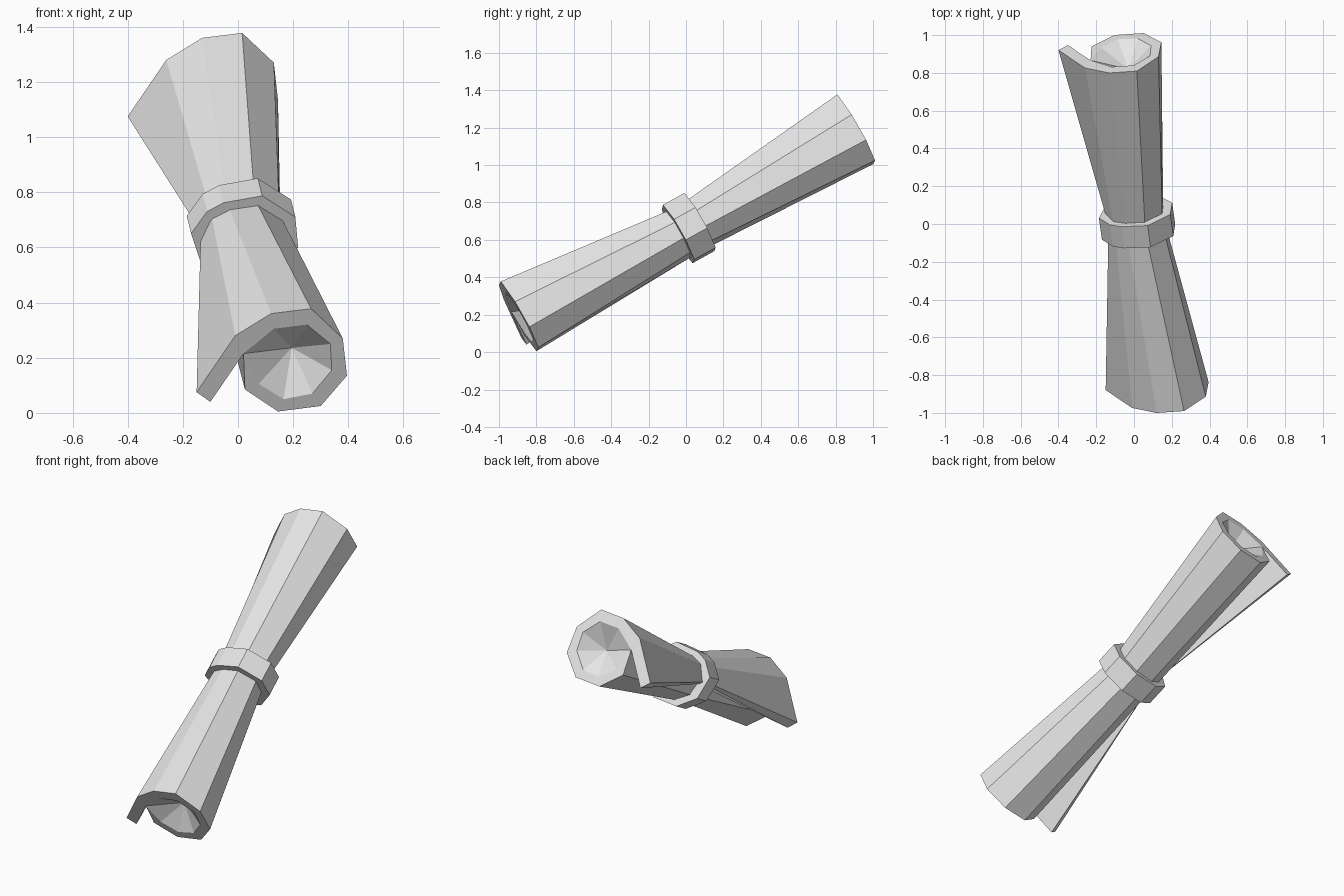
import bpy
from mathutils import Vector

if "Cube" in bpy.data.objects:
    bpy.data.objects.remove(bpy.data.objects["Cube"])

paper = bpy.data.materials.new("pale_grey")
paper.diffuse_color = (0.8, 0.8, 0.8, 1)
paper.use_nodes = True
paper.node_tree.nodes["Principled BSDF"].inputs["Base Color"].default_value = paper.diffuse_color

SPAN = Vector((-0.25, 1.80, 1.0))      # from one rolled end to the other
AXIS = SPAN.normalized()
FRONT = Vector((0, -0.817, 0))         # point on the plane of the front end
MIDDLE = Vector((0.01, 0.009, 0.667))  # centre of the waist


def on_plane(x, z, origin):
    """Place an (x, z) point on the slanted plane through origin."""
    d = Vector((x, 0, z)) - origin
    y = origin.y - (AXIS.x * d.x + AXIS.z * d.z) / AXIS.y
    return Vector((x, y, z))


def section(points, origin, offset=(0, 0)):
    return [on_plane(x + offset[0], z + offset[1], origin) for x, z in points]


def make(name, verts, faces):
    mesh = bpy.data.meshes.new(name)
    mesh.from_pydata([tuple(v) for v in verts], [], faces)
    mesh.materials.append(paper)
    mesh.validate()
    obj = bpy.data.objects.new(name, mesh)
    bpy.context.collection.objects.link(obj)
    bpy.context.view_layer.objects.active = obj
    obj.select_set(True)
    bpy.ops.object.mode_set(mode='EDIT')
    bpy.ops.mesh.select_all(action='SELECT')
    bpy.ops.mesh.normals_make_consistent(inside=False)
    bpy.ops.object.mode_set(mode='OBJECT')
    obj.select_set(False)
    return obj


# Sheet outline at an end: flap tip, around the roll, back under the flap
outer = [(-.15, .075), (-.01, .28), (.12, .36), (.265, .378), (.38, .27),
         (.395, .135), (.30, .025), (.145, .005), (.025, .085),
         (.02, .215), (-.10, .04)]
# Inner edge of the rim
inner = [(.13, .305), (.25, .32), (.335, .25), (.34, .155),
         (.27, .07), (.165, .05), (.075, .105)]
# Same outline gathered at the waist, relative to its centre
waist = [(-.145, -.01), (-.11, .065), (-.05, .095), (.05, .11), (.14, .055),
         (.145, -.025), (.085, -.10), (-.02, -.128), (-.10, -.09),
         (-.125, -.035), (-.132, -.02)]

front = section(outer, FRONT)
mid = section(waist, MIDDLE, (MIDDLE.x, MIDDLE.z))
rim = section(inner, FRONT)
n, m = len(outer), len(inner)
apex = on_plane(.207, .188, FRONT)

verts = front + mid + [p + SPAN for p in front]
faces = []
for a in (0, n):                       # side walls of both halves
    for i in range(n):
        j = (i + 1) % n
        faces.append((a + i, a + j, a + n + j, a + n + i))

# Rim and shallow funnel at each end
for base, shift, depth in ((0, Vector(), 0.1), (2 * n, SPAN, -0.1)):
    r = len(verts)
    verts += [p + shift for p in rim] + [apex + shift + AXIS * depth]
    tip = r + m
    hole = [base + 9] + list(range(r, r + m))
    faces.append((base, base + 1, base + 9, base + 10))
    for i in range(m):
        faces.append((base + 1 + i, base + 2 + i, hole[i + 1], hole[i]))
    faces.append((base + 8, base + 9, hole[-1]))
    for i in range(m + 1):
        faces.append((hole[i], hole[(i + 1) % (m + 1)], tip))
make("rolled_sheet", verts, faces)

# Band tied around the waist
band = [(-.188, .015), (-.13, .095), (-.07, .127), (.07, .152), (.19, .075),
        (.2, -.035), (.11, -.14), (-.04, -.16), (-.15, -.10)]
loop = section(band, MIDDLE, (MIDDLE.x, MIDDLE.z))
k = len(loop)
verts = [p - AXIS * 0.066 for p in loop] + [p + AXIS * 0.066 for p in loop]
faces = [tuple(range(k)), tuple(range(2 * k - 1, k - 1, -1))]
faces += [(i, (i + 1) % k, k + (i + 1) % k, k + i) for i in range(k)]
make("band", verts, faces)
